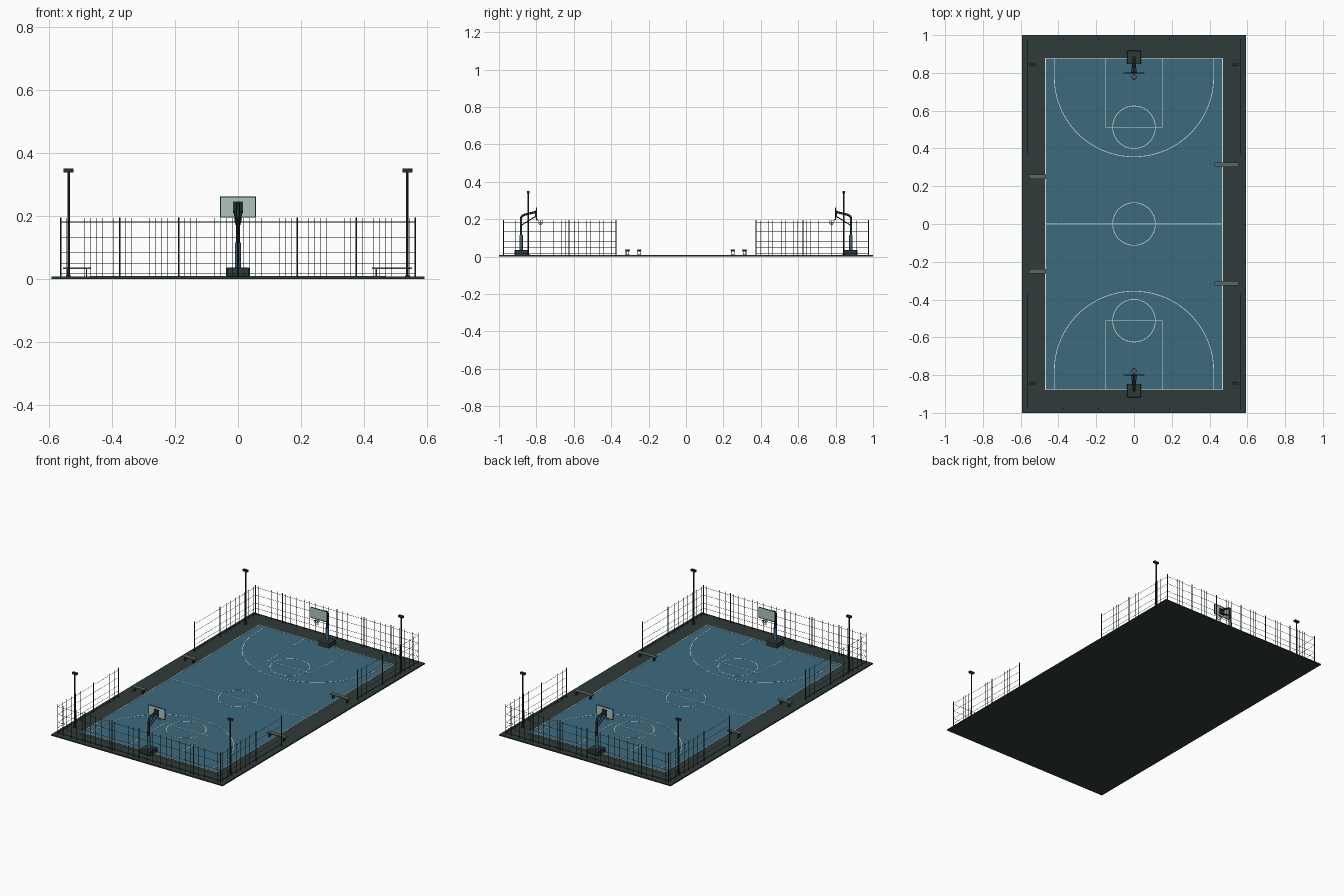
import bpy, bmesh, math
from mathutils import Matrix, Vector

if "Cube" in bpy.data.objects:
    bpy.data.objects.remove(bpy.data.objects["Cube"])


def material(name, r, g, b):
    m = bpy.data.materials.new(name)
    m.diffuse_color = (r, g, b, 1)
    m.use_nodes = True
    m.node_tree.nodes["Principled BSDF"].inputs["Base Color"].default_value = m.diffuse_color
    return m


GROUND = material("dark_ground", 0.028, 0.044, 0.040)
COURT = material("court_blue", 0.045, 0.145, 0.21)
LINE = material("line_white", 0.72, 0.74, 0.68)
METAL = material("dark_metal", 0.018, 0.028, 0.027)
WOOD = material("bench_grey", 0.10, 0.14, 0.13)
PANEL = material("board_pale", 0.42, 0.56, 0.53)
RIM = material("rim_red", 0.45, 0.10, 0.05)
TOP = 0.0075   # ground level
PLAY = 0.0085  # court level


def finish(bm, name, mat, smooth=False):
    bmesh.ops.recalc_face_normals(bm, faces=bm.faces)
    me = bpy.data.meshes.new(name)
    bm.to_mesh(me)
    bm.free()
    ob = bpy.data.objects.new(name, me)
    bpy.context.collection.objects.link(ob)
    me.materials.append(mat)
    if smooth:
        bpy.ops.object.select_all(action='DESELECT')
        ob.select_set(True)
        bpy.context.view_layer.objects.active = ob
        bpy.ops.object.shade_smooth_by_angle()
    return ob


def box(bm, x0, x1, y0, y1, z0, z1):
    m = Matrix.Translation(((x0 + x1) / 2, (y0 + y1) / 2, (z0 + z1) / 2))
    m = m @ Matrix.Diagonal((abs(x1 - x0), abs(y1 - y0), abs(z1 - z0), 1))
    bmesh.ops.create_cube(bm, size=1, matrix=m)


def rod(bm, a, b, r, sides=8):
    a, b = Vector(a), Vector(b)
    d = b - a
    m = Matrix.Translation((a + b) / 2) @ d.to_track_quat('Z', 'Y').to_matrix().to_4x4()
    bmesh.ops.create_cone(bm, cap_ends=True, segments=sides, radius1=r, radius2=r,
                          depth=d.length, matrix=m)


def arc_strip(bm, cx, cy, r, a0, a1, n, w=0.0036):
    # raised flat painted arc
    rings = []
    for i in range(n + 1):
        a = a0 + (a1 - a0) * i / n
        c, s = math.cos(a), math.sin(a)
        rings.append([bm.verts.new((cx + q * c, cy + q * s, z)) for q, z in
                      ((r - w / 2, PLAY), (r + w / 2, PLAY),
                       (r + w / 2, PLAY + 0.001), (r - w / 2, PLAY + 0.001))])
    for p, q in zip(rings, rings[1:]):
        for k in range(4):
            bm.faces.new((p[k], p[(k + 1) % 4], q[(k + 1) % 4], q[k]))


def line(bm, x0, y0, x1, y1, w=0.004):
    h = w / 2
    box(bm, min(x0, x1) - h, max(x0, x1) + h, min(y0, y1) - h, max(y0, y1) + h, PLAY, PLAY + 0.001)


# ground slab and playing surface
bm = bmesh.new()
box(bm, -0.593, 0.593, -1, 1, 0, TOP)
finish(bm, "ground_slab", GROUND)
bm = bmesh.new()
box(bm, -0.469, 0.469, -0.878, 0.878, TOP - 0.002, PLAY)
finish(bm, "court_surface", COURT)

# painted lines
bm = bmesh.new()
for s in (-1, 1):
    line(bm, s * 0.468, -0.877, s * 0.468, 0.877)
    line(bm, -0.468, s * 0.877, 0.468, s * 0.877)
    line(bm, -0.15, s * 0.512, 0.15, s * 0.512)
    for t in (-1, 1):
        line(bm, t * 0.15, s * 0.512, t * 0.15, s * 0.877)
        line(bm, t * 0.422, s * 0.778, t * 0.422, s * 0.877)
    arc_strip(bm, 0, s * 0.778, 0.422, 0, -s * math.pi, 48)
    arc_strip(bm, 0, s * 0.512, 0.113, 0, math.tau, 40)
line(bm, -0.468, 0, 0.468, 0)
arc_strip(bm, 0, 0, 0.113, 0, math.tau, 40)
finish(bm, "court_lines", LINE)


# fences: posts, rails and thin uprights
FX, FY, FZ = 0.563, 0.977, 0.195
RAILS = (0.018, 0.050, 0.083, 0.133, 0.181)


def fence(name, a, b, posts, wires):
    a, b = Vector(a), Vector(b)
    bm = bmesh.new()
    for t in posts:
        p = a.lerp(b, t)
        rod(bm, (p.x, p.y, TOP), (p.x, p.y, FZ), 0.0026)
    finish(bm, name + "_posts", METAL)
    bm = bmesh.new()
    for z in RAILS:
        rod(bm, (a.x, a.y, z), (b.x, b.y, z), 0.001, 4)
    for i in range(1, wires):
        p = a.lerp(b, i / wires)
        rod(bm, (p.x, p.y, TOP), (p.x, p.y, FZ - 0.002), 0.0006, 4)
    finish(bm, name + "_mesh", METAL)


for s, end in ((-1, "front"), (1, "back")):
    fence(end + "_fence", (-FX, s * FY), (FX, s * FY), [i / 6 for i in range(7)], 60)
    for t, side in ((-1, "left"), (1, "right")):
        fence(f"{end}_{side}_fence", (t * FX, s * FY), (t * FX, s * 0.375),
              (0, 0.585, 1), 27)

# light poles
for s in (-1, 1):
    for t in (-1, 1):
        bm = bmesh.new()
        x, y = t * 0.538, s * 0.843
        rod(bm, (x, y, TOP), (x, y, 0.34), 0.0042, 10)
        box(bm, x - 0.008, x + 0.008, y - 0.008, y + 0.008, TOP, TOP + 0.004)
        finish(bm, "light_pole", METAL)
        bm = bmesh.new()
        box(bm, x - 0.016, x + 0.016, y - 0.007, y + 0.007, 0.338, 0.350)
        finish(bm, "light_head", METAL)


# hoops at both ends
def hoop(s, end):
    bm = bmesh.new()
    box(bm, -0.036, 0.036, s * 0.846, s * 0.918, TOP, 0.036)
    bmesh.ops.bevel(bm, geom=bm.edges[:], offset=0.002, segments=1, affect='EDGES')
    finish(bm, end + "_hoop_base", GROUND)

    bm = bmesh.new()
    rod(bm, (0, s * 0.882, 0.036), (0, s * 0.882, 0.115), 0.0095, 14)
    finish(bm, end + "_pole_padding", COURT, True)

    # bent pole reaching to the board
    cu = bpy.data.curves.new(end + "_hoop_pole", 'CURVE')
    cu.dimensions = '3D'
    cu.bevel_depth, cu.bevel_resolution, cu.use_fill_caps = 0.006, 2, True
    sp = cu.splines.new('POLY')
    path = ((0.882, 0.1), (0.882, 0.203), (0.880, 0.213), (0.873, 0.220), (0.863, 0.224), (0.803, 0.239))
    sp.points.add(len(path) - 1)
    for p, (y, z) in zip(sp.points, path):
        p.co = (0, s * y, z, 1)
    cu.materials.append(METAL)
    ob = bpy.data.objects.new(end + "_hoop_pole", cu)
    bpy.context.collection.objects.link(ob)

    bm = bmesh.new()
    for x in (-0.012, 0.012):
        rod(bm, (x * 0.3, s * 0.880, 0.168), (x, s * 0.803, 0.216), 0.0028)
    box(bm, -0.016, 0.016, s * 0.802, s * 0.806, 0.208, 0.246)
    finish(bm, end + "_board_struts", METAL)

    bm = bmesh.new()
    box(bm, -0.055, 0.055, s * 0.7985, s * 0.8015, 0.198, 0.259)
    finish(bm, end + "_backboard", PANEL)
    bm = bmesh.new()
    y0, y1 = s * 0.7975, s * 0.8025
    for t in (-1, 1):
        box(bm, t * 0.0545, t * 0.0568, y0, y1, 0.195, 0.2615)
    for z in (0.195, 0.2592):
        box(bm, -0.0568, 0.0568, y0, y1, z, z + 0.0023)
    finish(bm, end + "_board_frame", METAL)

    # rim and net
    cy, rz, r = s * 0.778, 0.196, 0.0135
    bpy.ops.mesh.primitive_torus_add(location=(0, cy, rz), major_radius=r, minor_radius=0.0014,
                                     major_segments=24, minor_segments=6)
    ob = bpy.context.object
    ob.name = end + "_rim"
    ob.data.materials.append(RIM)
    bpy.ops.object.shade_smooth_by_angle()
    bm = bmesh.new()
    box(bm, -0.004, 0.004, s * 0.791, s * 0.799, rz - 0.002, rz + 0.004)
    finish(bm, end + "_rim_bracket", RIM)
    bm = bmesh.new()
    n, levels = 10, ((r, rz), (0.0105, 0.182), (0.008, 0.168))
    for (ra, za), (rb, zb) in zip(levels, levels[1:]):
        for i in range(n):
            a = math.tau * i / n
            for k in (-0.5, 0.5):
                b = a + k * math.tau / n
                rod(bm, (ra * math.cos(a), cy + ra * math.sin(a), za),
                    (rb * math.cos(b), cy + rb * math.sin(b), zb), 0.0005, 4)
    finish(bm, end + "_net", LINE)


hoop(-1, "front")
hoop(1, "back")

# benches on both sides
for x0, x1, y in ((-0.555, -0.467, 0.25), (0.425, 0.552, 0.313)):
    for s in (-1, 1):
        c = s * y
        bm = bmesh.new()
        box(bm, x0, x1, c - 0.0125, c + 0.0125, 0.0315, 0.037)
        finish(bm, "bench_seat", WOOD)
        bm = bmesh.new()
        for lx in (x0 + 0.014, x1 - 0.014):
            for t in (-0.0075, 0.0075):
                box(bm, lx - 0.002, lx + 0.002, c + t - 0.002, c + t + 0.002, TOP, 0.032)
            box(bm, lx - 0.002, lx + 0.002, c - 0.010, c + 0.010, TOP, 0.0105)
            box(bm, lx - 0.002, lx + 0.002, c - 0.010, c + 0.010, 0.0285, 0.0318)
        finish(bm, "bench_legs", METAL)
